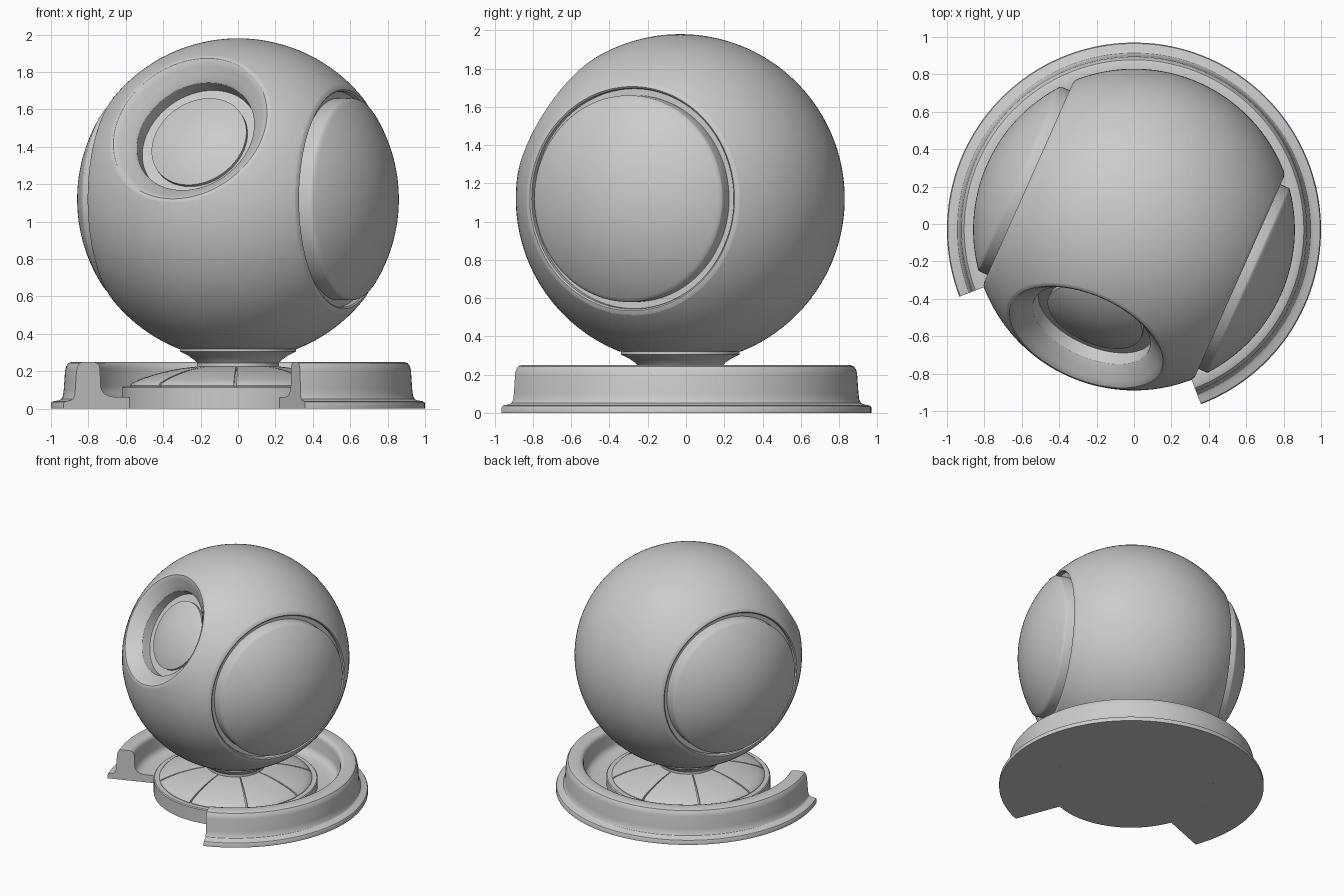
import bpy, bmesh
from math import radians, sin, cos, pi
from mathutils import Matrix

if "Cube" in bpy.data.objects:
    bpy.data.objects.remove(bpy.data.objects["Cube"])

R, CZ = 0.86, 1.12                       # ball radius and height
# everything is built facing -y, then turned slightly and centred
WORLD = Matrix.Translation((0, -0.03, 0)) @ Matrix.Rotation(radians(-24), 4, 'Z')
BALL = WORLD @ Matrix.Translation((0, 0, CZ))


def arc(radius, a0, a1, n, z0=0.0):
    """Points (r, z) on a circle; angle measured from the +z axis in degrees."""
    pts = []
    for i in range(n + 1):
        a = radians(a0 + (a1 - a0) * i / n)
        pts.append((max(radius * sin(a), 0.0), z0 + radius * cos(a)))
    return pts


def smooth(ob, angle=32):
    bpy.ops.object.select_all(action='DESELECT')
    ob.select_set(True)
    bpy.context.view_layer.objects.active = ob
    bpy.ops.object.shade_smooth_by_angle(angle=radians(angle))


def lathe(name, profile, matrix=WORLD, start=0, sweep=360, steps=128):
    """Turn a closed (r, z) profile around z; partial sweeps get end caps."""
    full = sweep == 360
    bm = bmesh.new()
    rings = []
    for i in range(steps if full else steps + 1):
        a = radians(start + sweep * i / steps)
        rings.append([bm.verts.new((r * cos(a), r * sin(a), z)) for r, z in profile])
    n = len(profile)
    for i in range(steps):
        p, q = rings[i], rings[(i + 1) % len(rings)]
        for j in range(n):
            k = (j + 1) % n
            if profile[j][0] < 1e-6 and profile[k][0] < 1e-6:
                continue                 # edge lying on the axis
            bm.faces.new((p[j], q[j], q[k], p[k]))
    if not full:
        bm.faces.new(rings[0])
        bm.faces.new(rings[-1])
    bmesh.ops.remove_doubles(bm, verts=bm.verts, dist=1e-5)
    bmesh.ops.recalc_face_normals(bm, faces=bm.faces)
    bm.transform(matrix)
    me = bpy.data.meshes.new(name)
    bm.to_mesh(me)
    bm.free()
    ob = bpy.data.objects.new(name, me)
    bpy.context.collection.objects.link(ob)
    smooth(ob)
    return ob


def cut(ob, cutter):
    cutter.hide_render = True
    m = ob.modifiers.new("cut", 'BOOLEAN')
    m.operation, m.solver, m.object = 'DIFFERENCE', 'EXACT', cutter
    bpy.context.view_layer.objects.active = ob
    bpy.ops.object.modifier_apply(modifier=m.name)
    bpy.data.objects.remove(cutter, do_unlink=True)


# ball with flared neck
neck = [(0, .2), (.22, .2), (.22, .245), (.235, .262), (.27, .286),
        (.303, .302), (.31, .306), (.31, .32)]
body = lathe("ball_body", neck + arc(R, 158.4, 0, 72, CZ))

# side recesses with rounded lip, each filled by a domed panel
recess = [(0, .585), (.575, .585), (.575, .6), (.578, .611), (.586, .6175),
          (.6, .6125), (.62, .5995), (.75, .8), (.5, 1), (0, 1)]
panel = arc(R, 0, 38.6, 28) + [(.54, .664), (.54, .57), (0, .57)]
for side, sign in (("right", 1), ("left", -1)):
    m = BALL @ Matrix.Rotation(sign * pi / 2, 4, 'Y')
    cut(body, lathe("recess_cutter", recess, m))
    lathe(side + "_panel", panel, m)

# front eye socket: soft rim, sloped bezel, step, domed lens
eye = BALL @ Matrix.Rotation(radians(59), 4, 'X')
socket = [(0, .58), (.33, .58), (.335, .652), (.342, .661), (.375, .688),
          (.405, .713), (.422, .726), (.438, .733), (.452, .7305), (.47, .7225),
          (.6, .9), (0, 1)]
cut(body, lathe("socket_cutter", socket, eye))
lathe("lens", arc(.657, 0, 24.3, 14) + [(.27, .56), (0, .56)], eye)
smooth(body)

# round base with a dome split into eight panels
lathe("base_core", [(0, 0), (.62, 0), (.62, .113), (.613, .12), (.58, .12),
                    (.56, .12), (.49, .153), (.39, .182), (.29, .203), (0, .215)])
dome = [(.55, .1), (.577, .115), (.577, .124), (.565, .138), (.53, .154), (.5, .166),
        (.45, .182), (.4, .196), (.35, .207), (.3, .216), (.2, .228), (.15, .228), (.15, .19)]
for i in range(8):
    lathe(f"dome_panel_{i + 1}", dome, start=-67.5 + 45 * i + .7, sweep=43.6, steps=16)

# outer ring, open for a quarter turn at the front
ring = [(.62, 0), (1, 0), (1, .028), (.995, .036), (.985, .04), (.96, .044),
        (.945, .052), (.936, .068), (.932, .1), (.925, .2), (.92, .225), (.908, .243),
        (.89, .25), (.825, .25), (.806, .244), (.794, .23), (.79, .21), (.787, .12),
        (.78, .098), (.765, .08), (.74, .068), (.71, .063), (.62, .06)]
lathe("outer_ring", ring, start=-45, sweep=270, steps=108)
